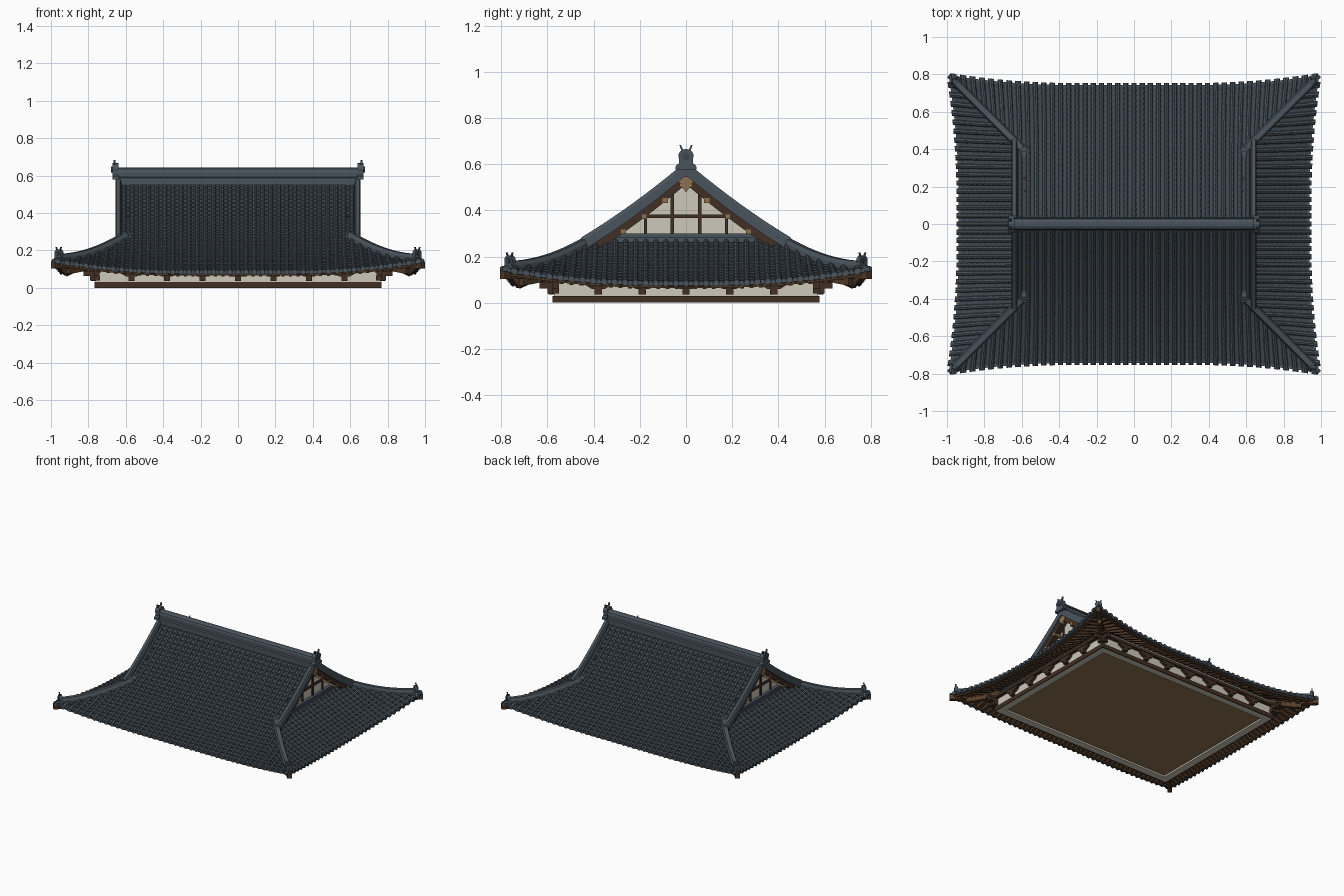
import bpy, bmesh, math
from mathutils import Vector, Matrix

if "Cube" in bpy.data.objects:
    bpy.data.objects.remove(bpy.data.objects["Cube"])

def material(name, c):
    m = bpy.data.materials.new(name)
    m.diffuse_color = (*c, 1)
    m.use_nodes = True
    m.node_tree.nodes["Principled BSDF"].inputs["Base Color"].default_value = m.diffuse_color
    return m

SLATE = material("slate tile", (0.068, 0.088, 0.108))
DARK = material("dark slate", (0.046, 0.060, 0.074))
CREAM = material("cream plaster", (0.62, 0.58, 0.49))
BROWN = material("dark timber", (0.055, 0.030, 0.018))
RUST = material("rafter timber", (0.085, 0.045, 0.022))
TAN = material("light timber", (0.27, 0.17, 0.085))

HX, HY, WX, WY = 0.935, 0.74, 0.765, 0.575   # eave and wall half sizes
VERGE, SIDE_TOP = 0.64, 0.335


class Part:
    """Collects geometry for one named object."""
    def __init__(self, name, mat, recalc=True):
        self.name, self.mat, self.recalc = name, mat, recalc
        self.bm = bmesh.new()

    def loft(self, rings, closed=True):
        vs = [[self.bm.verts.new(p) for p in r] for r in rings]
        n = len(vs[0])
        for a, b in zip(vs, vs[1:]):
            for j in range(n if closed else n - 1):
                k = (j + 1) % n
                self.bm.faces.new((a[j], a[k], b[k], b[j]))
        if closed:
            self.bm.faces.new(vs[0][::-1])
            self.bm.faces.new(vs[-1])

    def sweep(self, path, section):
        path = [Vector(p) for p in path]
        rings = []
        for i, p in enumerate(path):
            t = path[min(i + 1, len(path) - 1)] - path[max(i - 1, 0)]
            s = t.cross(Vector((0, 0, 1))).normalized()
            rings.append([p + s * a + Vector((0, 0, h)) for a, h in section])
        self.loft(rings)

    def prism(self, pts, x0, x1, M=Matrix()):
        """Profile in local (y, z), extruded along local x."""
        self.loft([[M @ Vector((x, y, z)) for y, z in pts] for x in (x0, x1)])

    def box(self, x0, x1, y0, y1, z0, z1, M=Matrix()):
        self.prism([(y0, z0), (y1, z0), (y1, z1), (y0, z1)], x0, x1, M)

    def done(self):
        if self.recalc:
            bmesh.ops.recalc_face_normals(self.bm, faces=self.bm.faces)
        me = bpy.data.meshes.new(self.name)
        self.bm.to_mesh(me)
        self.bm.free()
        me.materials.append(self.mat)
        bpy.context.collection.objects.link(bpy.data.objects.new(self.name, me))


def rect(w, h0, h1):
    return [(-w, h0), (w, h0), (w, h1), (-w, h1)]

def height(d):
    return 0.085 + 0.449 * d + 0.27 * d * d

def half(k):
    return (HX, HY) if k % 2 == 0 else (HY, HX)

def turn(k):
    return Matrix.Rotation(k * math.pi / 2, 4, 'Z')

def roof(k, u, d, h=0.0):
    """Point on roof side k: u along the eave, d in from the eave, h above."""
    a, b = half(k)
    w = max(0, 1 - (a - abs(u)) / 0.7) ** 2.5 * min(1, max(0, 1 - d / 0.45)) ** 2
    p = Vector((u + math.copysign(0.055 * w, u), -(b - d + 0.055 * w), height(d) + 0.062 * w + h))
    return turn(k) @ p

def spread(lo, hi, n):
    return [lo + (hi - lo) * i / n for i in range(n + 1)]


# Stepped pan tiles, round cover tiles, eave trim, soffit and rafters
pans = Part("pan_tiles", DARK, False)
rolls = Part("cover_tiles", SLATE)
lips = Part("eave_tile_edge", SLATE)
fascia = Part("eave_fascia", RUST)
soffit = Part("soffit", BROWN, False)
rafters = Part("rafters", RUST)
COURSE = HY / 26
ARC = [(math.cos(t * math.pi / 4), math.sin(t * math.pi / 4)) for t in range(5)]
for k in range(4):
    a, b = half(k)
    dmax = HY if k % 2 == 0 else SIDE_TOP
    umax = lambda d: max(VERGE, a - d) if k % 2 == 0 else a - d
    n = round(dmax / COURSE)
    ds = spread(0, dmax, n)
    rows = []
    for d0, d1 in zip(ds, ds[1:]):
        for d, h in ((d0, 0.007), (d1, 0.0)):
            rows.append([roof(k, t * umax(d), d, h) for t in spread(-1, 1, 48)])
    pans.loft(rows, False)

    m = int(a / 0.0435)
    for i in range(-m, m + 1):
        u = i * 0.0435
        if k % 2 == 0 and abs(u) < VERGE - 0.01:
            top = dmax
        else:
            top = min(a - abs(u), SIDE_TOP)
        if top < 0.02:
            continue
        cs = spread(-0.008, top, max(1, round(top / COURSE)))
        rings = []
        for d0, d1 in zip(cs, cs[1:]):
            for d, r in ((d0, 0.0135), (d1, 0.011)):
                rings.append([roof(k, u + r * c, d, 0.003 + 1.25 * r * s) for c, s in ARC])
        rolls.loft(rings)
        # round end tile
        rolls.loft([[roof(k, u + 0.014 * math.cos(q * math.pi / 4), d, 0.004 + 0.014 * math.sin(q * math.pi / 4))
                     for q in range(8)] for d in (-0.013, 0.0)])

    eave = [roof(k, u, 0.004) for u in spread(-a, a, 40)]
    lips.sweep(eave, rect(0.006, -0.012, 0.007))
    fascia.sweep([roof(k, u, 0.014) for u in spread(-a + 0.014, a - 0.014, 40)], rect(0.007, -0.027, -0.010))
    soffit.loft([[roof(k, t * (a - d), d, -0.016) for t in spread(-1, 1, 40)] for d in (0.2, 0.13, 0.07, 0.005)], False)
    m = int(a / 0.04)
    for i in range(-m, m + 1):
        top = min(0.18, a - abs(i * 0.04))
        if top > 0.03:
            rafters.sweep([roof(k, i * 0.04, d) for d in spread(0.02, top, 3)], rect(0.008, -0.034, -0.015))
for p in (pans, rolls, lips, fascia, soffit, rafters):
    p.done()

# Main ridge: stacked courses with a rounded cap
ridge = Part("main_ridge", SLATE)
half_ridge = [(0.038, 0.55), (0.038, 0.588), (0.025, 0.592), (0.025, 0.618), (0.031, 0.620), (0.026, 0.634), (0.012, 0.642)]
ridge.sweep([(-0.655, 0, 0), (0.655, 0, 0)], half_ridge + [(-y, z) for y, z in half_ridge[::-1]])
ridge.done()

# Ridge-end ornaments: shouldered plate, boss and two horns
ornaments = Part("ridge_end_ornaments", SLATE)
bosses = Part("ornament_bosses", DARK)
def ornament(M):
    head = [(0.033 * math.cos(t), 0.058 + 0.03 * math.sin(t)) for t in spread(-0.4, math.pi + 0.4, 10)]
    ornaments.prism([(-0.046, 0), (0.046, 0), (0.044, 0.016), (0.03, 0.026)] + head + [(-0.03, 0.026), (-0.044, 0.016)], -0.02, 0.012, M)
    bosses.prism([(0.016 * math.cos(t), 0.055 + 0.016 * math.sin(t)) for t in spread(0, math.tau * 11 / 12, 11)], 0.01, 0.018, M)
    for s in (-1, 1):
        ornaments.prism([(s * 0.010, 0.08), (s * 0.019, 0.078), (s * 0.028, 0.104), (s * 0.022, 0.106)], -0.006, 0.005, M)

# Verge ridges, bargeboards, hip ridges and hip rafters
verges = Part("verge_ridges", SLATE)
boards = Part("bargeboards", BROWN)
hips = Part("hip_ridges", SLATE)
hip_rafters = Part("hip_rafters", RUST)
for sx in (-1, 1):
    ornament(Matrix.Translation((sx * 0.66, 0, 0.578)) @ Matrix.Rotation(0 if sx > 0 else math.pi, 4, 'Z'))
    for sy in (-1, 1):
        def line(x, y0, y1):
            return [(sx * x, sy * y, height(HY - y)) for y in spread(y0, y1, 10)]
        verges.sweep(line(0.64, 0, 0.452), [(-0.016, -0.014), (0.016, -0.014), (0.016, 0.03), (0.010, 0.047), (-0.010, 0.047), (-0.016, 0.03)])
        boards.sweep(line(0.632, 0, 0.41), rect(0.009, -0.052, -0.012))
        boards.sweep(line(0.60, 0, 0.41), rect(0.04, -0.020, -0.006))
        k = 0 if sy < 0 else 2
        def hip(d, h=0):
            u = (HX - d) * (sx if k == 0 else -sx)
            return roof(k, u, d, h)
        path = [hip(d) for d in spread(0.02, 0.335, 12)]
        hips.sweep(path, [(-0.021, -0.012), (0.021, -0.012), (0.021, 0.016), (0.014, 0.034), (-0.014, 0.034), (-0.021, 0.016)])
        hip_rafters.sweep([hip(d) for d in spread(0.0, 0.2, 8)], rect(0.015, -0.045, -0.010))
        hip_rafters.sweep([hip(d) for d in spread(0.06, 0.2, 6)], rect(0.013, -0.075, -0.044))
        ang = math.atan2(sy, sx)
        ang = math.atan2(sy * 1.0, sx * 1.0)
        ornament(Matrix.Translation(hip(0.022, -0.005)) @ Matrix.Rotation(ang, 4, 'Z') @ Matrix.Scale(0.72, 4))
for p in (ornaments, bosses, verges, boards, hips, hip_rafters):
    p.done()

# Gable ends: plaster, timber frame, base flashing, purlin ends, pendant
gable = Part("gable_plaster", CREAM)
frame = Part("gable_frame", BROWN)
flash = Part("gable_base_flashing", SLATE)
light = Part("purlin_ends_and_pendant", TAN)
for s in (0, 2):
    M = turn(s)
    ys = spread(-0.42, 0.42, 20)
    gable.prism([(y, height(HY - abs(y)) - 0.012) for y in ys] + [(0.42, 0.22), (-0.42, 0.22)], 0.57, 0.58, M)
    frame.box(0.58, 0.59, -0.25, 0.25, 0.367, 0.383, M)
    for y, z in ((-0.175, 0.43), (-0.06, 0.51), (0.06, 0.51), (0.175, 0.43)):
        frame.box(0.58, 0.588, y - 0.007, y + 0.007, 0.28, z, M)
    flash.box(0.572, 0.612, -0.42, 0.42, 0.24, 0.285, M)
    flash.prism([(-0.41, 0.285), (0.41, 0.285), (0.39, 0.299), (-0.39, 0.299)], 0.576, 0.605, M)
    for y in (0.09, 0.18, 0.27):
        for q in (-1, 1):
            z = height(HY - y) - 0.05
            light.box(0.58, 0.643, q * y - 0.011, q * y + 0.011, z - 0.008, z + 0.012, M)
    light.prism([(0, 0.478), (0.014, 0.497), (0.03, 0.502), (0.026, 0.518), (0.046, 0.528), (0.03, 0.545),
                 (-0.03, 0.545), (-0.046, 0.528), (-0.026, 0.518), (-0.03, 0.502), (-0.014, 0.497)], 0.635, 0.648, M)
    frame.box(0.58, 0.652, -0.03, 0.03, 0.545, 0.565, M)
for p in (gable, frame, flash, light):
    p.done()

# Wall band under the eaves, sill, top beam and brackets
wall = Part("plaster_wall", CREAM)
sill = Part("sill_beam", BROWN)
beam = Part("eave_beam", BROWN)
brackets = Part("brackets", BROWN)
for k in range(4):
    L, w = (WX, WY) if k % 2 == 0 else (WY, WX)
    M = turn(k - 1)   # local +x faces outward on side k
    wall.box(w - 0.055, w - 0.004, -L + 0.004, L - 0.004, 0, 0.135, M)
    sill.box(w - 0.006, w + 0.003, -L - 0.003, L + 0.003, 0, 0.03, M)
    beam.box(w - 0.01, w + 0.022, -L - 0.06, L + 0.06, 0.088, 0.108, M)
    c = 3 if k % 2 == 0 else 2
    for i in range(-c, c + 1):
        y = i * 0.19
        brackets.box(w - 0.01, w + 0.02, y - 0.016, y + 0.016, 0.036, 0.062, M)
        brackets.prism([(y - 0.028, 0.060), (y + 0.028, 0.060), (y + 0.055, 0.076), (y + 0.055, 0.09), (y - 0.055, 0.09), (y - 0.055, 0.076)],
                       w - 0.01, w + 0.018, M)
    # corner bracket arms
    for s in (-1, 1):
        y = s * (L - 0.01)
        brackets.box(w - 0.01, w + 0.06, y - 0.014, y + 0.014, 0.062, 0.088, M)
        brackets.box(w - 0.01, w + 0.025, y - 0.016, y + 0.016, 0.04, 0.064, M)
for p in (wall, sill, beam, brackets):
    p.done()

# Recessed ceiling board seen from below
ceiling = Part("ceiling_board", TAN)
ceiling.box(-WX + 0.03, WX - 0.03, -WY + 0.03, WY - 0.03, 0.012, 0.03)
ceiling.done()
